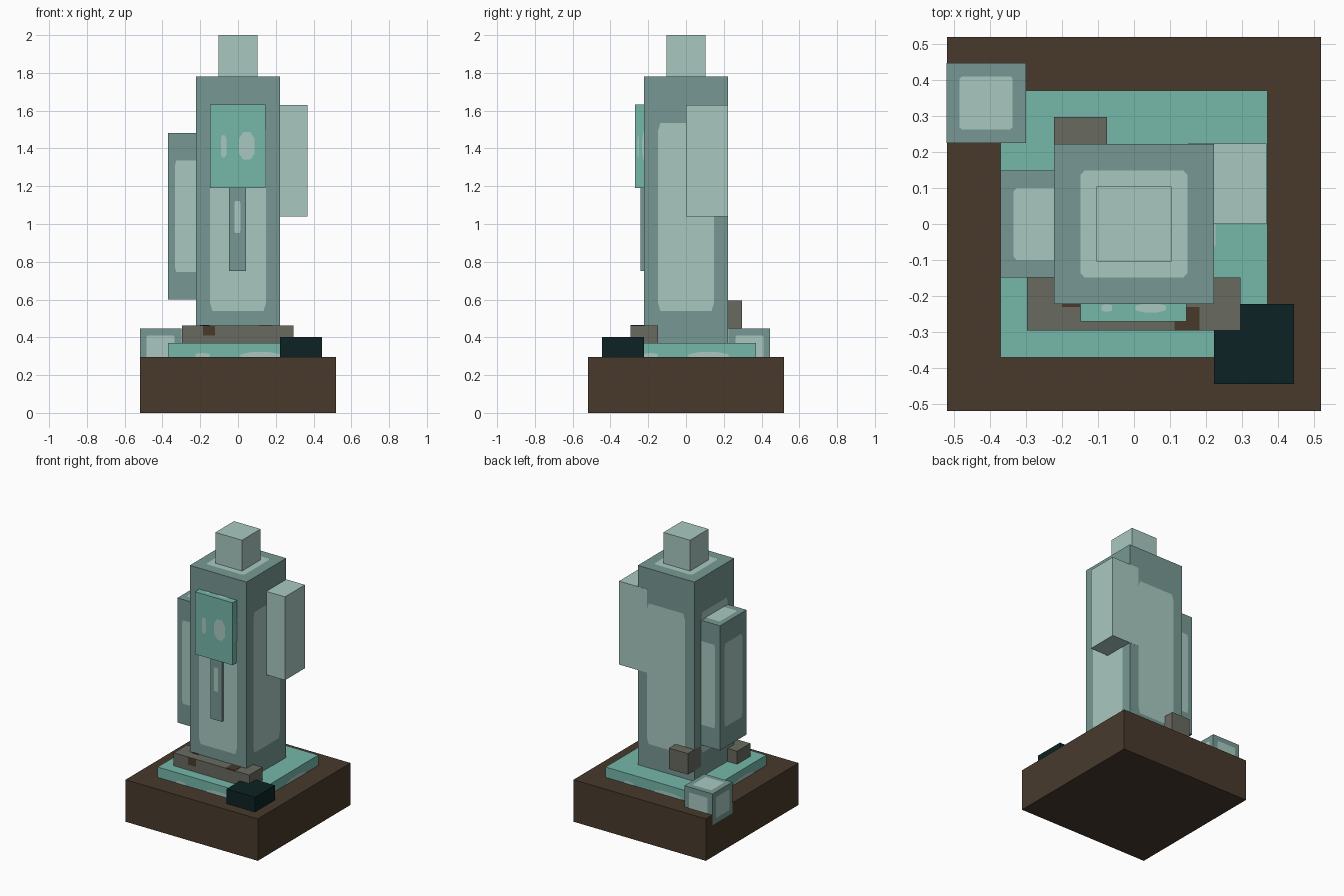
import bpy, bmesh
from mathutils import Vector

if "Cube" in bpy.data.objects:
    bpy.data.objects.remove(bpy.data.objects["Cube"])


def material(name, rgb):
    m = bpy.data.materials.new(name)
    lin = [(c / 255 / 12.92) if c < 10 else ((c / 255 + 0.055) / 1.055) ** 2.4 for c in rgb]
    m.diffuse_color = (*lin, 1)
    m.use_nodes = True
    m.node_tree.nodes["Principled BSDF"].inputs["Base Color"].default_value = m.diffuse_color
    return m


PALE = material("pale green", (169, 201, 192))
SAGE = material("sage", (119, 153, 147))
TEAL = material("teal", (118, 184, 170))
GREY = material("warm grey", (105, 106, 96))
BROWN = material("dark brown", (72, 58, 44))
INK = material("blackish green", (12, 34, 36))

# Each side: outward normal, horizontal axis, vertical axis
SIDES = {
    "front": ((0, -1, 0), (1, 0, 0), (0, 0, 1)),
    "right": ((1, 0, 0), (0, 1, 0), (0, 0, 1)),
    "back": ((0, 1, 0), (-1, 0, 0), (0, 0, 1)),
    "left": ((-1, 0, 0), (0, -1, 0), (0, 0, 1)),
    "top": ((0, 0, 1), (1, 0, 0), (0, 1, 0)),
    "bottom": ((0, 0, -1), (1, 0, 0), (0, -1, 0)),
}
ALL = list(SIDES)

# Painted marks as fractions of the half face: u0, u1, v0, v1, corner cut
PANEL = [(-0.67, 0.67, -0.67, 0.67, 0.06)]
EYES = [(-0.61, -0.41, -0.27, 0.27, 0.07), (0.035, 0.61, -0.32, 0.34, 0.16)]


def block(name, x, y, z, mat, paint=None, marks=(), sides=()):
    """Box between the given ranges, with thin cut-corner marks on chosen sides."""
    mid = Vector([(a + b) / 2 for a, b in (x, y, z)])
    half = Vector([(b - a) / 2 for a, b in (x, y, z)])
    bm = bmesh.new()
    bmesh.ops.create_cube(bm, size=2)
    for v in bm.verts:
        v.co = v.co * half + mid
    for side in sides:
        n, ua, va = (Vector(a) for a in SIDES[side])
        centre = mid + n * half + n * 0.002
        for u0, u1, v0, v1, c in marks:
            ring = [(u0 + c, v0), (u1 - c, v0), (u1, v0 + c), (u1, v1 - c),
                    (u1 - c, v1), (u0 + c, v1), (u0, v1 - c), (u0, v0 + c)]
            face = bm.faces.new([bm.verts.new(centre + ua * half * u + va * half * v)
                                 for u, v in ring])
            face.material_index = 1
    me = bpy.data.meshes.new(name)
    bm.to_mesh(me)
    bm.free()
    me.materials.append(mat)
    if paint:
        me.materials.append(paint)
    ob = bpy.data.objects.new(name, me)
    bpy.context.collection.objects.link(ob)
    return ob


# Pedestal and the slab sunk into it
block("pedestal", (-0.518, 0.518), (-0.518, 0.518), (0, 0.297), BROWN)
block("plinth_slab", (-0.37, 0.37), (-0.37, 0.37), (0.225, 0.37), TEAL, PALE, EYES,
      ["front", "right", "back", "left", "top"])

# Body column and head block
block("body", (-0.222, 0.222), (-0.222, 0.222), (0.295, 1.78), SAGE, PALE, PANEL, ALL)
block("head_block", (-0.104, 0.104), (-0.104, 0.104), (1.78, 2.0), PALE)

# Side arms
block("left_arm", (-0.37, -0.148), (-0.148, 0.148), (0.6, 1.482), SAGE, PALE, PANEL, ALL)
block("right_arm", (0.15, 0.368), (0.0, 0.223), (1.04, 1.63), PALE)

# Face plate and the long nose below it
block("face_plate", (-0.148, 0.146), (-0.27, -0.196), (1.19, 1.632), TEAL, PALE, EYES, ALL)
block("nose", (-0.048, 0.042), (-0.24, -0.2), (0.75, 1.33), SAGE, PALE,
      [(-0.35, 0.35, -0.3, 0.28, 0.05)], ["front"])

# Foot bar with brown spots
bar = ((-0.297, 0.295), (-0.295, -0.148), (0.31, 0.462))
block("foot_bar", *bar, GREY, BROWN, [(-0.62, -0.41, 0.3, 1.0, 0.03)], ["front"])
block("foot_bar_spots", (0.112, 0.182), (-0.295, -0.23), (0.455, 0.4645), BROWN)
block("foot_bar_back_spot", (-0.2, -0.15), (-0.23, -0.18), (0.455, 0.4645), BROWN)

# Small blocks around the figure
block("back_stub", (-0.222, -0.075), (0.15, 0.297), (0.447, 0.595), GREY)
block("corner_cube", (-0.52, -0.3), (0.225, 0.446), (0.225, 0.446), SAGE, PALE, PANEL, ALL)
block("dark_block", (0.222, 0.444), (-0.444, -0.222), (0.25, 0.402), INK)
